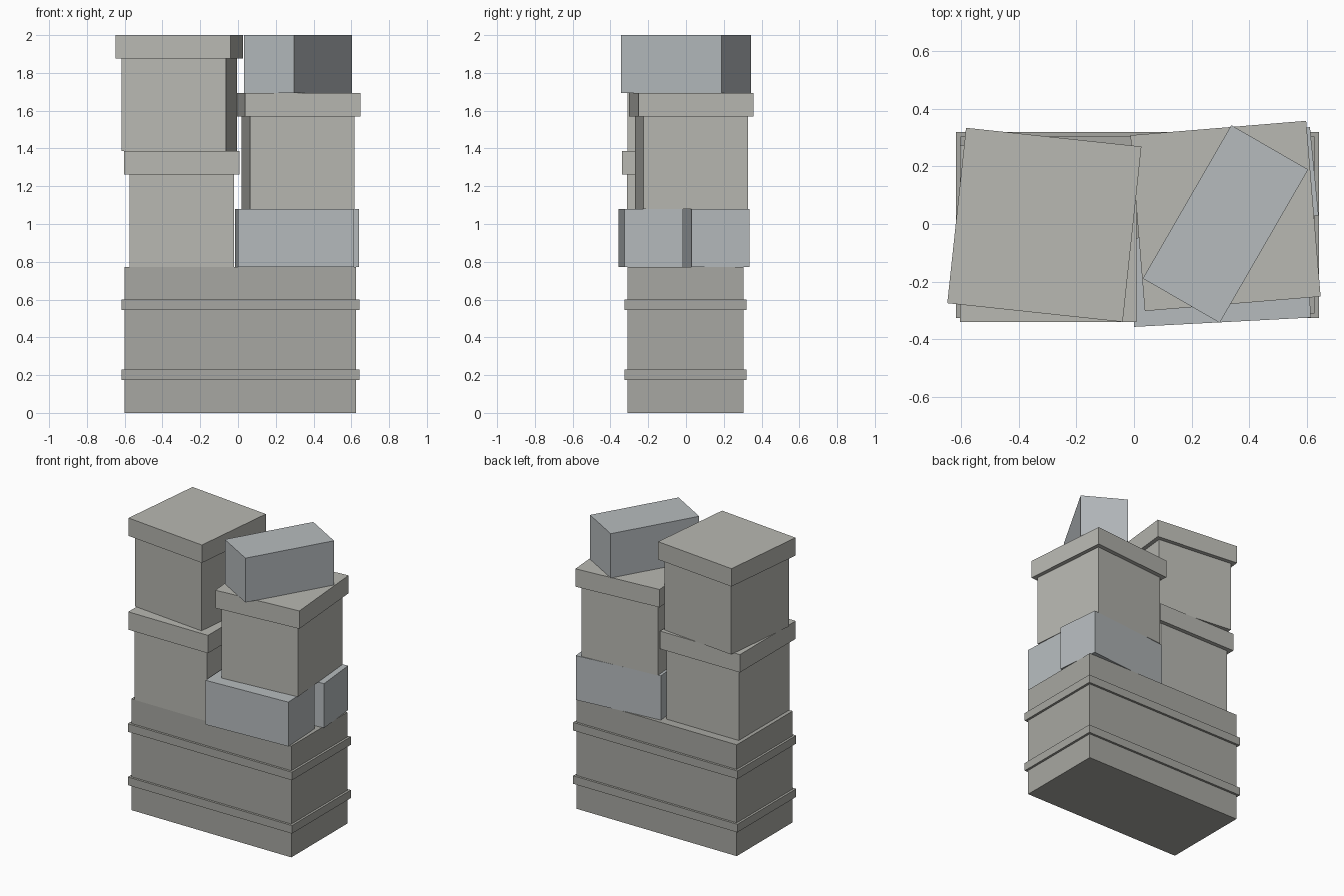
import bpy, bmesh, math
from mathutils import Matrix

if "Cube" in bpy.data.objects:
    bpy.data.objects.remove(bpy.data.objects["Cube"])


def material(name, rgb):
    mat = bpy.data.materials.new(name)
    mat.diffuse_color = (*rgb, 1.0)
    mat.use_nodes = True
    mat.node_tree.nodes["Principled BSDF"].inputs["Base Color"].default_value = mat.diffuse_color
    return mat


CRATE_GREY = material("crate_grey", (0.39, 0.39, 0.36))
BOX_GREY = material("box_grey", (0.48, 0.48, 0.445))
CARTON_GREY = material("carton_grey", (0.47, 0.50, 0.515))


def box(name, mat, centre, size, z0, z1, angle=0.0):
    """Upright box between two heights, turned about z by angle degrees."""
    bm = bmesh.new()
    bmesh.ops.create_cube(bm, size=1.0)
    bm.transform(Matrix.Diagonal((size[0], size[1], z1 - z0, 1.0)))
    mesh = bpy.data.meshes.new(name)
    bm.to_mesh(mesh)
    bm.free()
    mesh.materials.append(mat)
    obj = bpy.data.objects.new(name, mesh)
    obj.location = (centre[0], centre[1], (z0 + z1) / 2)
    obj.rotation_euler.z = math.radians(angle)
    bpy.context.collection.objects.link(obj)
    return obj


def lidded_box(name, centre, z0, angle):
    """Square storage box with an overhanging lid."""
    box(name + "_body", BOX_GREY, centre, (0.555, 0.555), z0, z0 + 0.49, angle)
    box(name + "_lid", BOX_GREY, centre, (0.612, 0.612), z0 + 0.49, z0 + 0.614, angle)


# Large base crate with two raised bands
CRATE = (0.012, -0.003)
box("crate", CRATE_GREY, CRATE, (1.228, 0.614), 0.0, 0.772)
for name, z in (("lower_band", 0.175), ("upper_band", 0.545)):
    box("crate_" + name, CRATE_GREY, CRATE, (1.26, 0.645), z, z + 0.056)

# Three lidded boxes
lidded_box("lower_left_box", (-0.298, -0.034), 0.772, 0)
lidded_box("upper_left_box", (-0.311, -0.003), 1.386, -6.1)
lidded_box("right_box", (0.3175, 0.028), 1.079, 4.7)

# Three plain oblong cartons
CARTON = (0.614, 0.308)
box("front_carton", CARTON_GREY, (0.299, -0.187), CARTON, 0.772, 1.079, 3)
box("back_carton", CARTON_GREY, (0.320, 0.153), CARTON, 0.772, 1.079, 5.6)
box("top_carton", CARTON_GREY, (0.3175, 0.0), CARTON, 1.693, 2.0, 60)
